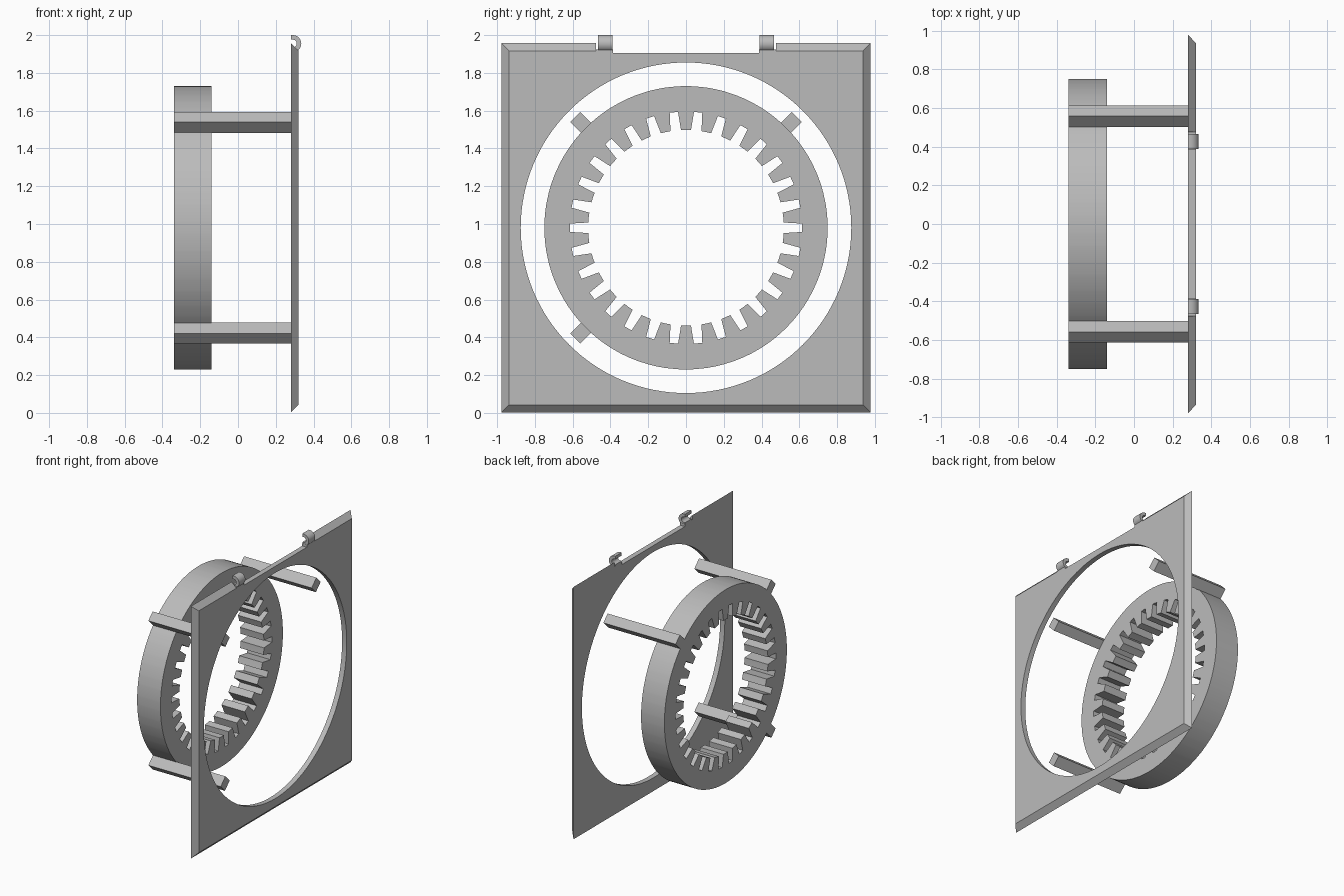
import bpy, bmesh
from math import radians, cos, sin, pi
from mathutils import Matrix

cube = bpy.data.objects.get("Cube")
if cube:
    bpy.data.objects.remove(cube, do_unlink=True)

grey = bpy.data.materials.new("plain grey")
grey.use_nodes = True
colour = (0.5, 0.5, 0.5, 1)
grey.diffuse_color = colour
grey.node_tree.nodes["Principled BSDF"].inputs["Base Color"].default_value = colour

ZC = 0.98          # height of the shared axis
BACK, FRONT = 0.28, 0.32   # plate faces along x


def finish(name, bm, smooth=False):
    bmesh.ops.recalc_face_normals(bm, faces=bm.faces[:])
    mesh = bpy.data.meshes.new(name)
    bm.to_mesh(mesh)
    bm.free()
    mesh.materials.append(grey)
    obj = bpy.data.objects.new(name, mesh)
    bpy.context.collection.objects.link(obj)
    if smooth:
        shade(obj)
    return obj


def shade(obj):
    bpy.ops.object.select_all(action='DESELECT')
    obj.select_set(True)
    bpy.context.view_layer.objects.active = obj
    bpy.ops.object.shade_smooth_by_angle(angle=radians(30))


def box(name, lo, hi, matrix=Matrix()):
    bm = bmesh.new()
    size = [b - a for a, b in zip(lo, hi)]
    mid = [(a + b) / 2 for a, b in zip(lo, hi)]
    bmesh.ops.create_cube(bm, size=1, matrix=matrix @ Matrix.Translation(mid) @ Matrix.Diagonal((*size, 1)))
    return finish(name, bm)


def cut(target, cutter):
    mod = target.modifiers.new("cut", 'BOOLEAN')
    mod.operation = 'DIFFERENCE'
    mod.solver = 'EXACT'
    mod.object = cutter
    bpy.context.view_layer.objects.active = target
    bpy.ops.object.modifier_apply(modifier=mod.name)
    bpy.data.objects.remove(cutter, do_unlink=True)


# Square plate with chamfered rim, round opening and lowered top edge
bm = bmesh.new()
loops = []
for x, half in ((BACK, 0.978), (FRONT, 0.937)):
    loops.append([bm.verts.new((x, sy * half, ZC + sz * half))
                  for sy, sz in ((-1, -1), (1, -1), (1, 1), (-1, 1))])
for loop in loops:
    bm.faces.new(loop)
for i in range(4):
    j = (i + 1) % 4
    bm.faces.new((loops[0][i], loops[0][j], loops[1][j], loops[1][i]))
plate = finish("plate", bm)

bm = bmesh.new()
bmesh.ops.create_cone(bm, cap_ends=True, segments=128, radius1=0.875, radius2=0.875, depth=0.4,
                      matrix=Matrix.Translation((0.3, 0, ZC)) @ Matrix.Rotation(pi / 2, 4, 'Y'))
cut(plate, finish("opening_cutter", bm))
cut(plate, box("notch_cutter", (0.2, -0.477, 1.905), (0.4, 0.477, 2.1)))
shade(plate)

# Internal gear ring: four profile corners and one middle point per tooth
TEETH, OUTER, ROOT, TIP = 30, 0.75, 0.615, 0.518
pitch = 2 * pi / TEETH
corners = ((-0.054, TIP), (-0.036, ROOT), (0.036, ROOT), (0.054, TIP), (pitch / 2, TIP))
bm = bmesh.new()
rows = []
for t in range(TEETH):
    for offset, inner in corners:
        a = t * pitch + offset
        rows.append([bm.verts.new((x, r * cos(a), ZC + r * sin(a)))
                     for x, r in ((-0.34, inner), (-0.34, OUTER), (-0.14, OUTER), (-0.14, inner))])
for i, row in enumerate(rows):
    after = rows[(i + 1) % len(rows)]
    for k in range(4):
        m = (k + 1) % 4
        bm.faces.new((row[k], row[m], after[m], after[k]))
finish("gear_ring", bm, smooth=True)

# Three square bars on the outside of the ring
for name, angle in (("upper_left_bar", 45), ("upper_right_bar", 135), ("lower_right_bar", 225)):
    turn = Matrix.Translation((0, 0, ZC)) @ Matrix.Rotation(radians(angle), 4, 'X')
    box(name, (-0.34, 0.747, -0.037), (BACK, 0.829, 0.037), turn)

# Two open hooks with small feet on the lowered edge
CX, CZ, RO, RI = 0.29, 1.955, 0.045, 0.021
angles = [radians(90 - 180 * i / 16) for i in range(17)]
for name, side in (("left", 1), ("right", -1)):
    outer = [(CX + RO * cos(a), CZ + RO * sin(a)) for a in angles]
    inner = [(CX + RI * cos(a), CZ + RI * sin(a)) for a in angles]
    outer = [(BACK, CZ + RO)] + outer + [(BACK, CZ - RO)]
    inner = [(BACK, CZ + RI)] + inner + [(BACK, CZ - RI)]
    bm = bmesh.new()
    rows = [[bm.verts.new((p[0], side * y, p[1])) for p, y in ((o, 0.388), (o, 0.466), (i, 0.466), (i, 0.388))]
            for o, i in zip(outer, inner)]
    for row, after in zip(rows, rows[1:]):
        for k in range(4):
            m = (k + 1) % 4
            bm.faces.new((row[k], row[m], after[m], after[k]))
    bm.faces.new(rows[0])
    bm.faces.new(rows[-1])
    finish(name + "_hook", bm, smooth=True)
    ys = sorted((side * 0.386, side * 0.477))
    box(name + "_hook_foot", (BACK, ys[0], 1.9), (FRONT, ys[1], 1.925))
